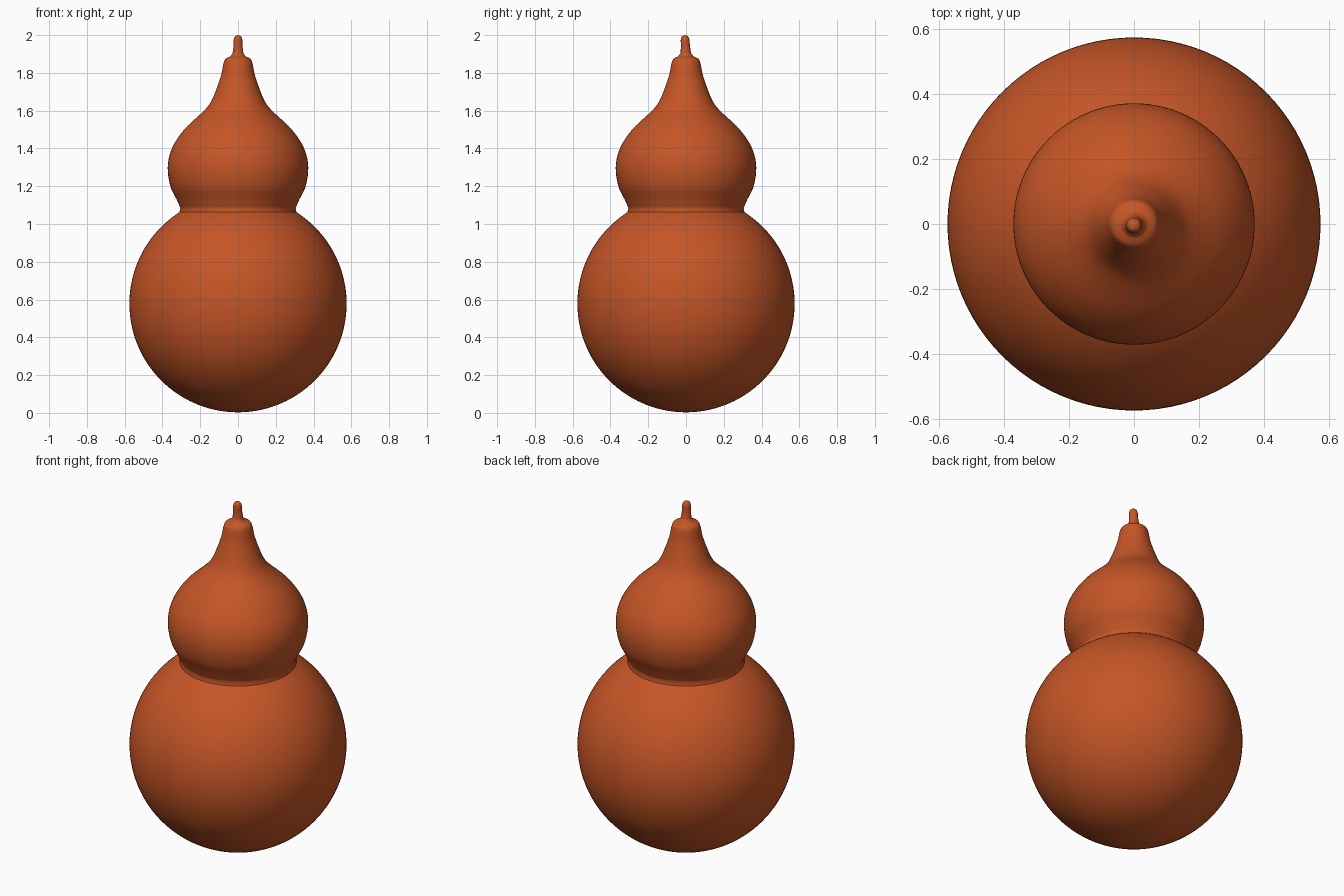
import bpy, bmesh, math
from mathutils import Vector
from mathutils.geometry import interpolate_bezier

if "Cube" in bpy.data.objects:
    bpy.data.objects.remove(bpy.data.objects["Cube"], do_unlink=True)

SEGMENTS = 96
BULB_R, BULB_Z = 0.575, 0.578

orange = bpy.data.materials.new("burnt_orange")
orange.use_nodes = True
colour = (0.56, 0.092, 0.02, 1)
orange.diffuse_color = colour
orange.node_tree.nodes["Principled BSDF"].inputs["Base Color"].default_value = colour


def smooth_profile(points, steps):
    """Pass a smooth curve through (radius, height) points."""
    p = [Vector((r, 0, z)) for r, z in points]
    p = [p[0]] + p + [p[-1]]
    out = []
    for a, b, c, d in zip(p, p[1:], p[2:], p[3:]):
        out += interpolate_bezier(b, b + (c - a) / 6, c - (d - b) / 6, c, steps + 1)[:-1]
    return [(max(v.x, 0), v.z) for v in out + [p[-1]]]


def lathe(name, profile):
    """Spin a profile round the z axis."""
    bm = bmesh.new()
    verts = [bm.verts.new((r, 0, z)) for r, z in profile]
    edges = [bm.edges.new(pair) for pair in zip(verts, verts[1:])]
    bmesh.ops.spin(bm, geom=verts + edges, cent=(0, 0, 0), axis=(0, 0, 1),
                   angle=math.tau, steps=SEGMENTS, use_duplicate=False)
    bmesh.ops.remove_doubles(bm, verts=bm.verts, dist=0.0002)
    bmesh.ops.recalc_face_normals(bm, faces=bm.faces)
    mesh = bpy.data.meshes.new(name)
    bm.to_mesh(mesh)
    bm.free()
    mesh.materials.append(orange)
    obj = bpy.data.objects.new(name, mesh)
    bpy.context.collection.objects.link(obj)
    bpy.ops.object.select_all(action="DESELECT")
    obj.select_set(True)
    bpy.context.view_layer.objects.active = obj
    bpy.ops.object.shade_smooth_by_angle(angle=math.radians(40))
    return obj


# Round lower bulb, stopping at the waist
arc_end = math.pi - math.asin(0.31 / BULB_R)
arc = [(BULB_R * math.sin(a), BULB_Z - BULB_R * math.cos(a))
       for a in (arc_end * i / 56 for i in range(57))]
arc[0] = (0, arc[0][1])

# Upper bulb tapering into the neck and its rounded shoulder
upper = smooth_profile([
    (0.305, 1.085), (0.325, 1.13), (0.358, 1.2), (0.372, 1.3), (0.35, 1.4),
    (0.285, 1.5), (0.18, 1.6), (0.142, 1.65), (0.116, 1.71), (0.089, 1.79),
    (0.077, 1.85), (0.066, 1.874), (0.04, 1.888)], 5)

# Thin stem with a rounded tip
stem = smooth_profile([
    (0.029, 1.903), (0.024, 1.94), (0.023, 1.975), (0.015, 1.994), (0, 2.0)], 4)

gourd = lathe("gourd", arc + upper + stem)

# The stem leans very slightly to the front
for v in gourd.data.vertices:
    if v.co.z > 1.88:
        v.co.y -= 0.05 * (v.co.z - 1.88)
